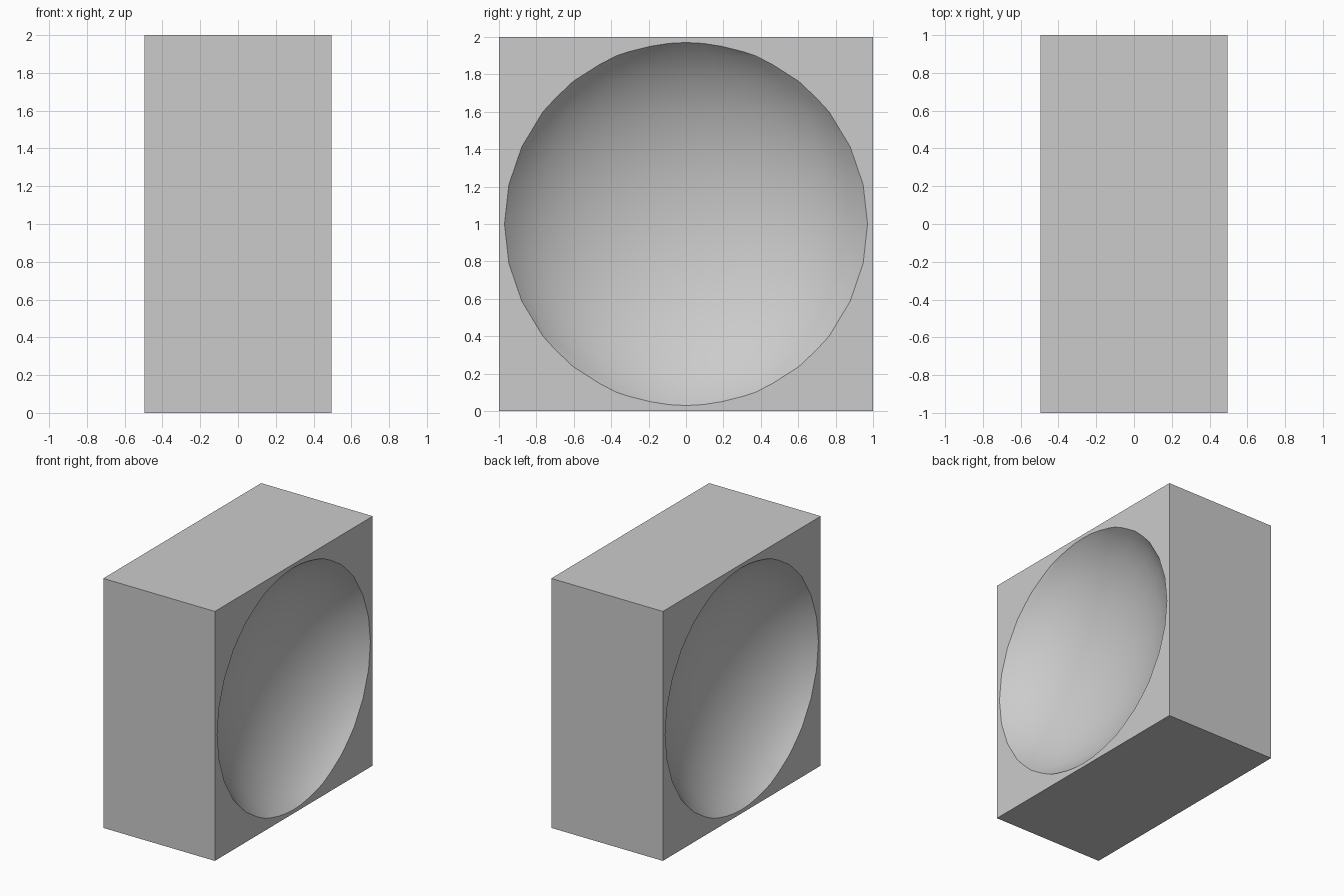
import bpy
import math

if "Cube" in bpy.data.objects:
    bpy.data.objects.remove(bpy.data.objects["Cube"])

RIM = 0.975      # radius of the dish opening
RADIUS = 1.08    # y and z radius of the carving ellipsoid
DEPTH = 0.38     # depth of each dish
U = math.sqrt(1 - (RIM / RADIUS) ** 2)
SEMI_X = DEPTH / (1 - U)   # x radius of the carving ellipsoid

# Solid block
bpy.ops.mesh.primitive_cube_add(size=1, location=(0, 0, 1))
block = bpy.context.object
block.name = "dished_block"
block.scale = (0.99, 2, 2)
bpy.ops.object.transform_apply(location=False, rotation=False, scale=True)


def carve_dish(side):
    """Carve a rounded hollow into the left (-1) or right (+1) face."""
    bpy.ops.mesh.primitive_uv_sphere_add(
        segments=32, ring_count=16, radius=1,
        location=(side * (0.495 + SEMI_X * U), 0, 1))
    cutter = bpy.context.object
    cutter.name = "dish_cutter"
    cutter.scale = (SEMI_X, RADIUS, RADIUS)
    bpy.ops.object.transform_apply(location=False, rotation=False, scale=True)
    bpy.context.view_layer.objects.active = block
    mod = block.modifiers.new("dish", 'BOOLEAN')
    mod.operation = 'DIFFERENCE'
    mod.solver = 'EXACT'
    mod.object = cutter
    bpy.ops.object.modifier_apply(modifier=mod.name)
    bpy.data.objects.remove(cutter, do_unlink=True)


# Matching dishes on both broad faces
for side in (-1, 1):
    carve_dish(side)

# Smooth hollows with a crisp rim and block edges
bpy.ops.object.select_all(action='DESELECT')
block.select_set(True)
bpy.context.view_layer.objects.active = block
bpy.ops.object.shade_smooth_by_angle(angle=math.radians(30))
